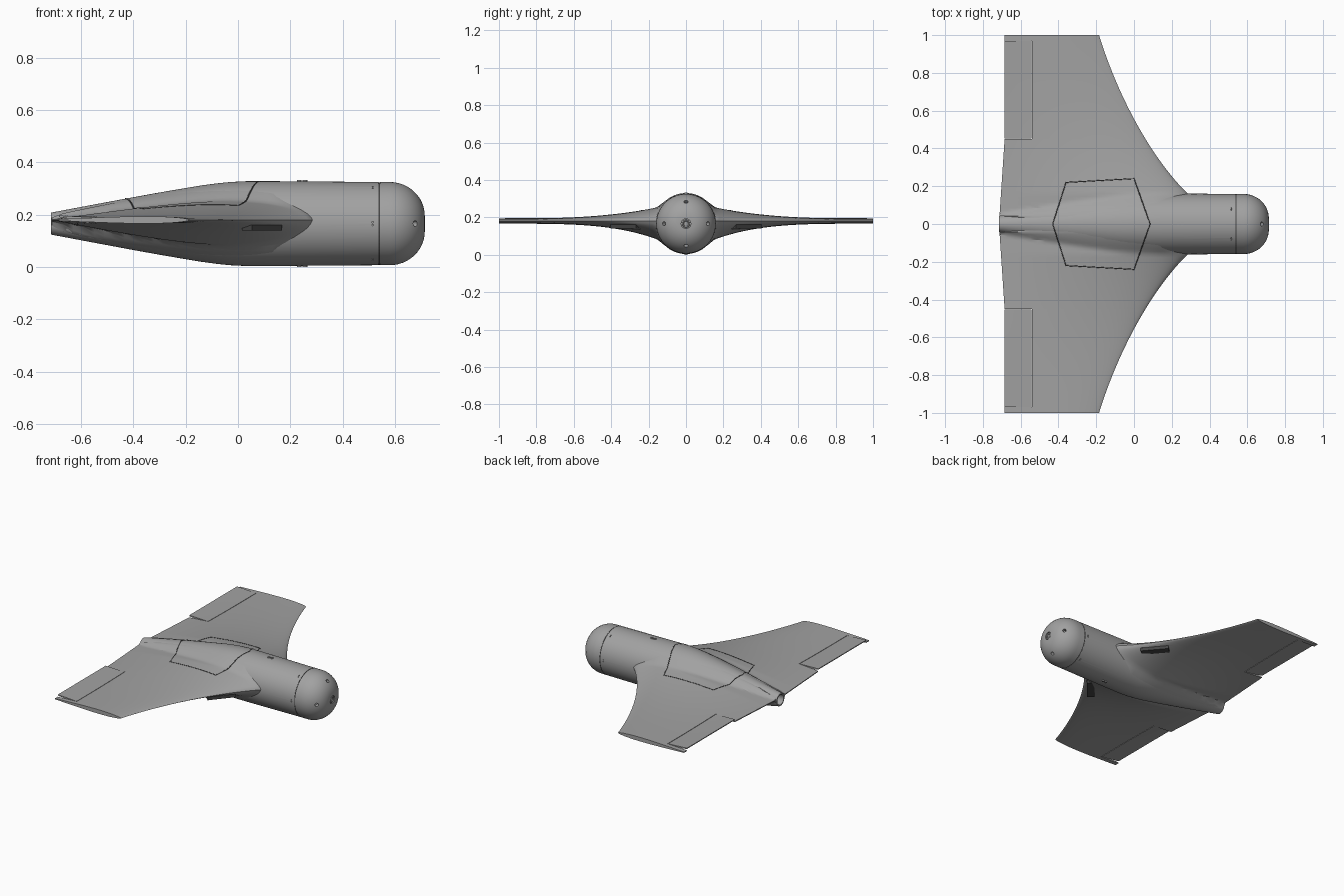
import bpy, bmesh
from math import sin, cos, pi, sqrt, radians
from mathutils import Vector
from mathutils.geometry import interpolate_bezier

if "Cube" in bpy.data.objects:
    bpy.data.objects.remove(bpy.data.objects["Cube"])

ZW, ZF = 0.18, 0.166      # wing plane and fuselage axis heights


def material(name, v):
    m = bpy.data.materials.new(name)
    m.diffuse_color = (v, v, v, 1)
    m.use_nodes = True
    m.node_tree.nodes["Principled BSDF"].inputs["Base Color"].default_value = m.diffuse_color
    return m


grey, dark = material('mid_grey', 0.36), material('dark_grey', 0.06)


def loft(name, rings):
    """Skin a list of equal-length closed rings and cap both ends."""
    bm = bmesh.new()
    loops = [[bm.verts.new(p) for p in ring] for ring in rings]
    for a, b in zip(loops, loops[1:]):
        n = len(a)
        for i in range(n):
            bm.faces.new((a[i], a[(i + 1) % n], b[(i + 1) % n], b[i]))
    bm.faces.new(loops[0])
    bm.faces.new(loops[-1])
    bmesh.ops.recalc_face_normals(bm, faces=bm.faces)
    me = bpy.data.meshes.new(name)
    bm.to_mesh(me)
    bm.free()
    ob = bpy.data.objects.new(name, me)
    bpy.context.collection.objects.link(ob)
    return ob


def smooth(ob, angle=35):
    bpy.ops.object.select_all(action='DESELECT')
    ob.select_set(True)
    bpy.context.view_layer.objects.active = ob
    bpy.ops.object.shade_smooth_by_angle(angle=radians(angle))


def cylinder(name, p, direction, r, depth, n=20):
    rot = Vector(direction).to_track_quat('Z', 'Y').to_euler()
    bpy.ops.mesh.primitive_cylinder_add(vertices=n, radius=r, depth=depth, location=p, rotation=rot)
    bpy.context.object.name = name
    return bpy.context.object


def box(name, p, size, rot_z=0):
    bpy.ops.mesh.primitive_cube_add(size=1, location=p, rotation=(0, 0, rot_z))
    bpy.context.object.name = name
    bpy.context.object.scale = size
    return bpy.context.object


def carve(ob, cutters):
    """Subtract each cutter, then discard it."""
    for c in cutters:
        bpy.context.view_layer.objects.active = ob
        m = ob.modifiers.new('cut', 'BOOLEAN')
        m.operation, m.solver, m.object = 'DIFFERENCE', 'EXACT', c
        bpy.ops.object.modifier_apply(modifier=m.name)
        bpy.data.objects.remove(c)


def interp(table, v):
    """Piecewise linear lookup in rising (key, value) pairs."""
    for (k0, v0), (k1, v1) in zip(table, table[1:]):
        if v <= k1:
            return v0 + (v1 - v0) * (v - k0) / (k1 - k0)
    return table[-1][1]


# Fuselage: revolved profile with hollow tail, seam groove and domed nose
body = [(-0.715, 0.042), (-0.55, 0.073), (-0.4, 0.101), (-0.3, 0.119), (-0.2, 0.136),
        (-0.14, 0.146), (-0.08, 0.154), (-0.03, 0.159), (0.03, 0.162), (0.15, 0.162), (0.537, 0.159)]
prof = [(-0.60, 0.001), (-0.60, 0.034), (-0.715, 0.034)] + body
prof += [(0.537, 0.153), (0.543, 0.153), (0.543, 0.159)]
for i in range(12):
    a = pi / 2 * i / 12
    prof.append((0.58 + 0.134 * sin(a), 0.03 + 0.129 * cos(a)))
prof += [(0.714, 0.03), (0.715, 0.001)]
N = 64
fuselage = loft('fuselage', [[(x, r * cos(2 * pi * i / N), ZF + r * sin(2 * pi * i / N))
                              for i in range(N)] for x, r in prof])

# Nose sensor holes and small fastener holes around the seam
cuts = [cylinder('nose_hole', (0.714, 0, ZF), (1, 0, 0), 0.026, 0.016)]
for k in range(4):
    a = k * pi / 2
    cuts.append(cylinder('port_hole', (0.678, 0.118 * cos(a), ZF + 0.118 * sin(a)),
                         (1, 0.9 * cos(a), 0.9 * sin(a)), 0.011, 0.05))
for k in range(6):
    for d in (-0.035, 0.035):
        a = k * pi / 3 + d
        cuts.append(cylinder('screw_hole', (0.515, 0.16 * cos(a), ZF + 0.16 * sin(a)),
                             (0, cos(a), sin(a)), 0.003, 0.02))
carve(fuselage, cuts)
smooth(fuselage)

# Dark seal in the nose seam, and the nose sensor ring
seal = cylinder('nose_seal', (0.54, 0, ZF), (1, 0, 0), 0.1575, 0.006, 64)
seal.data.materials.append(dark)
bpy.ops.mesh.primitive_torus_add(location=(0.708, 0, ZF), rotation=(0, pi / 2, 0), major_radius=0.017,
                                 minor_radius=0.005, major_segments=24, minor_segments=8)
bpy.context.object.name = 'nose_sensor_ring'
smooth(bpy.context.object)

# Wing planform: curved leading edge, kinked trailing edge
edge = interpolate_bezier(Vector((0.285, 0.16, 0)), Vector((0.1, 0.34, 0)),
                          Vector((-0.08, 0.66, 0)), Vector((-0.185, 1, 0)), 32)
lead = [(y, 0.30 - 0.09 * y) for y in (0, 0.034, 0.043, 0.055, 0.07, 0.085, 0.1, 0.115, 0.13, 0.145)]
lead += [(p.y, p.x) for p in edge]


def trail_x(y):
    return -0.59 if y < 0.04 else -0.715 + 0.03 * min(y / 0.45, 1)


def wing_z(x, y, side):
    """Upper (+1) or lower (-1) wing surface, faired smoothly into the body."""
    le, te = interp(lead, y), trail_x(y)
    u = min(max((le - x) / (le - te), 0), 1)
    t = min(max((1 - y) / 0.84, 0), 1)
    h = 0.012 + (0.058 * t ** 2.9 if side > 0 else 0.082 * t ** 3.7)
    h = h * sin(pi * u ** 0.6) + 0.003 * sqrt(u)
    r, k = interp(body, x), 0.06
    f = sqrt(r * r - y * y) if y < r else -4 * (y - r)
    f -= side * (ZW - ZF) + 0.002
    blend = max(h, f) + max(k - abs(h - f), 0) ** 2 / (4 * k)
    return ZW + side * (h + (blend - h) * min(1, u / 0.15))


def section(y, x0, x1, n, lift=0):
    """Closed airfoil ring between two chord positions."""
    a = abs(y)
    xs = [x0 + (x1 - x0) * (i / n) ** 1.4 for i in range(n + 1)]
    top, low = ([(x, y, wing_z(x, a, s) + lift * (x0 - x) / (x0 - x1)) for x in xs] for s in (1, -1))
    pointed = abs(top[0][2] - low[0][2]) < 1e-6
    return top + (low[:0:-1] if pointed else low[::-1])


ys = sorted([y for y, _ in lead] + [0.45])
ys = [-y for y in ys[:0:-1]] + ys
wing = loft('wing', [section(y, interp(lead, abs(y)), trail_x(abs(y)), 34) for y in ys])

# Control surface openings and intake slots with dark ducts
cuts = []
for s in (-1, 1):
    cuts.append(box('flap_opening', (-0.64, s * 0.71, ZW), (0.2, 0.52, 0.2)))
    cuts.append(box('intake_slot', (0.10, s * 0.325, 0.150), (0.07, 0.18, 0.022), s * radians(40)))
    duct = box('intake_duct', (0.092, s * 0.3186, 0.150), (0.05, 0.179, 0.0215), s * radians(40))
    duct.data.materials.append(dark)
carve(wing, cuts)
smooth(wing, 30)

# Control surfaces, slightly raised at the trailing edge
for s, side in ((-1, 'right'), (1, 'left')):
    rows = [s * (0.4515 + 0.517 * i / 8) for i in range(9)]
    smooth(loft(side + '_flap', [section(y, -0.543, -0.685, 8, 0.014) for y in rows]), 30)

# Small raised fittings above and below the body
for z, name in ((ZF + 0.160, 'top_fitting'), (ZF - 0.160, 'bottom_fitting')):
    for dx in (-0.011, 0.011):
        smooth(cylinder(name, (0.245 + dx, 0, z), (0, 0, 1), 0.009, 0.012))

# Hatch outline draped over the body and wing
bpy.context.view_layer.update()
deps = bpy.context.evaluated_depsgraph_get()
corners = [(-0.43, 0), (-0.36, 0.22), (0.0, 0.24), (0.085, 0), (0.0, -0.24), (-0.36, -0.22)]
path = []
for (x0, y0), (x1, y1) in zip(corners, corners[1:] + corners[:1]):
    for i in range(32):
        t = i / 32
        o = Vector((x0 + (x1 - x0) * t, y0 + (y1 - y0) * t, 1))
        hit, loc, *_ = bpy.context.scene.ray_cast(deps, o, Vector((0, 0, -1)))
        if hit:
            path.append(loc)
cu = bpy.data.curves.new('hatch_seam', 'CURVE')
cu.dimensions = '3D'
cu.bevel_depth, cu.bevel_resolution = 0.003, 1
sp = cu.splines.new('POLY')
sp.points.add(len(path) - 1)
for p, v in zip(sp.points, path):
    p.co = (v.x, v.y, v.z - 0.001, 1)
sp.use_cyclic_u = True
seam = bpy.data.objects.new('hatch_seam', cu)
bpy.context.collection.objects.link(seam)
cu.materials.append(dark)

# Everything else is mid grey
for ob in bpy.context.collection.objects:
    if not any(ob.data.materials):
        ob.data.materials.clear()
        ob.data.materials.append(grey)
